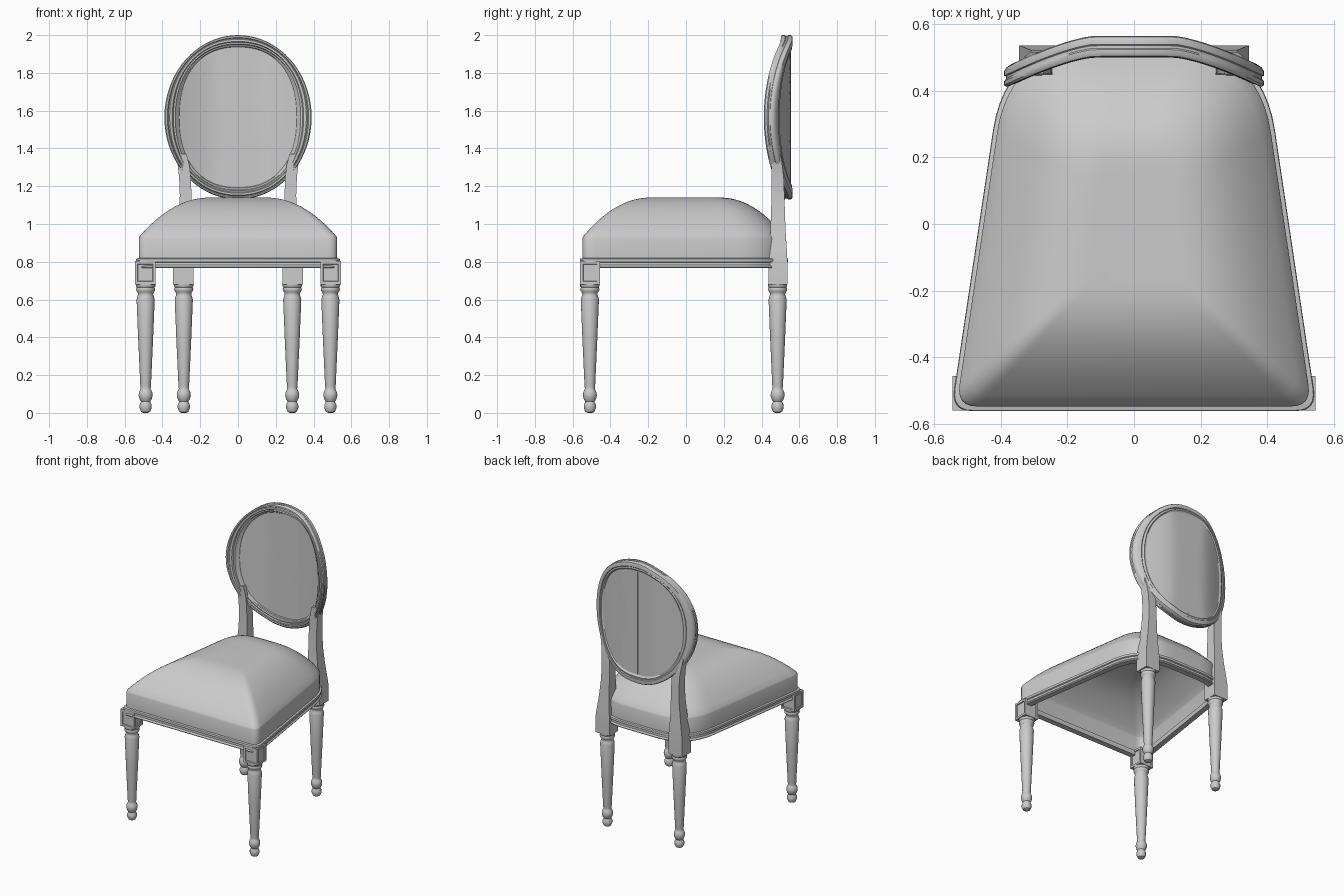
import bpy, bmesh, math
from mathutils import Vector

cube = bpy.data.objects.get("Cube")
if cube:
    bpy.data.objects.remove(cube, do_unlink=True)

GREY = (0.6, 0.6, 0.6, 1)
mat = bpy.data.materials.new("plain grey")
mat.use_nodes = True
mat.diffuse_color = GREY
mat.node_tree.nodes["Principled BSDF"].inputs["Base Color"].default_value = GREY


def finish(name, bm, angle=35):
    bmesh.ops.recalc_face_normals(bm, faces=bm.faces)
    me = bpy.data.meshes.new(name)
    bm.to_mesh(me)
    bm.free()
    ob = bpy.data.objects.new(name, me)
    bpy.context.collection.objects.link(ob)
    me.materials.append(mat)
    bpy.ops.object.select_all(action='DESELECT')
    ob.select_set(True)
    bpy.context.view_layer.objects.active = ob
    bpy.ops.object.shade_smooth_by_angle(angle=math.radians(angle))
    return ob


def loft(name, rings, bottom=False, top=False, loop=False, angle=35):
    """Skin a list of closed rings that share a point count."""
    bm = bmesh.new()
    vs = [[bm.verts.new(p) for p in r] for r in rings]
    pairs = list(zip(vs, vs[1:]))
    if loop:
        pairs.append((vs[-1], vs[0]))
    n = len(rings[0])
    for a, b in pairs:
        for i in range(n):
            j = (i + 1) % n
            bm.faces.new((a[i], a[j], b[j], b[i]))
    if bottom:
        bm.faces.new(vs[0])
    if top:
        bm.faces.new(vs[-1])
    return finish(name, bm, angle)


# Seat outline: tapered sides, tight front corners, broad rounded back
def bezier(a, b, c, n):
    a, b, c = Vector(a), Vector(b), Vector(c)
    return [a * (1 - t) ** 2 + b * 2 * t * (1 - t) + c * t * t
            for t in (i / n for i in range(n + 1))]


half = bezier((0.48, -0.556), (0.543, -0.556), (0.533, -0.49), 6)
half += [half[-1].lerp(Vector((0.418, 0.28)), t) for t in (0.25, 0.5, 0.75)]
half += bezier((0.418, 0.28), (0.379, 0.535), (0.12, 0.535), 12)
outline = half + [Vector((-p.x, p.y)) for p in reversed(half)]


def seat_ring(off, z):
    return [(p.x * (1 + off / 0.48), p.y * (1 + off / 0.55), z) for p in outline]


# Seat rail with moulded lip
rail = [(-0.04, 0.80), (-0.04, 0.766), (0, 0.766), (0.004, 0.772), (0.0, 0.778),
        (-0.004, 0.782), (-0.004, 0.796), (0.004, 0.80), (0.006, 0.808),
        (0.004, 0.816), (-0.012, 0.82)]
loft("seat_rail", [seat_ring(o, z) for o, z in rail])

# Domed seat cushion, open beneath
rings = [seat_ring(-0.008, 0.815), seat_ring(-0.008, 0.925), seat_ring(-0.012, 0.935)]
base = rings[-1]
STEPS = 12
for k in range(1, STEPS + 1):
    s = k / STEPS
    z = 0.935 + 0.205 * (1 - (1 - s) ** 2.1)
    rings.append([(x * (1 - 0.72 * s), y * (1 - 0.66 * s), z) for x, y, _ in base])
loft("seat_cushion", rings, top=True, angle=30)

# Turned legs
turning = [(0.012, 0), (0.024, 0.006), (0.032, 0.025), (0.032, 0.042), (0.024, 0.06),
           (0.031, 0.07), (0.037, 0.09), (0.036, 0.105), (0.03, 0.12), (0.026, 0.127),
           (0.028, 0.14), (0.039, 0.38), (0.048, 0.60), (0.044, 0.615), (0.040, 0.625),
           (0.041, 0.635), (0.048, 0.645), (0.051, 0.655), (0.047, 0.665),
           (0.051, 0.67), (0.051, 0.682)]


def leg(name, cx, cy):
    N = 24
    loft(name, [[(cx + r * math.cos(i * math.tau / N), cy + r * math.sin(i * math.tau / N), z)
                 for i in range(N)] for r, z in turning], True, True, angle=40)


# Front corner block with sunken square panels
def corner_block(name, cx, cy):
    bm = bmesh.new()
    bmesh.ops.create_cube(bm, size=1)
    for v in bm.verts:
        v.co = Vector((cx, cy, 0.742)) + Vector((v.co.x * 0.108, v.co.y * 0.104, v.co.z * 0.122))
    bm.normal_update()
    sides = [f for f in bm.faces if abs(f.normal.z) < 0.5]
    bmesh.ops.inset_individual(bm, faces=sides, thickness=0.02, depth=0)
    bmesh.ops.inset_individual(bm, faces=sides, thickness=0.003, depth=-0.006)
    finish(name, bm)


# Back post sections: height, x, y, half width, half depth
post = [(0.68, 0.29, 0.487, 0.055, 0.050), (0.80, 0.29, 0.487, 0.055, 0.050),
        (0.86, 0.288, 0.487, 0.049, 0.047), (0.95, 0.284, 0.487, 0.040, 0.041),
        (1.05, 0.279, 0.487, 0.034, 0.037), (1.15, 0.277, 0.487, 0.031, 0.034),
        (1.25, 0.281, 0.485, 0.031, 0.032), (1.31, 0.288, 0.481, 0.031, 0.029),
        (1.37, 0.302, 0.476, 0.029, 0.026)]

for side, s in (("left", 1), ("right", -1)):
    leg(f"front_leg_{side}", s * 0.489, -0.509)
    leg(f"back_leg_{side}", s * 0.287, 0.485)
    corner_block(f"front_block_{side}", s * 0.491, -0.508)
    loft(f"back_post_{side}",
         [[(s * x + a * hx, y + b * hy, z) for a, b in ((-1, -1), (1, -1), (1, 1), (-1, 1))]
          for z, x, y, hx, hy in post], True, True, angle=25)

# Oval backrest, wrapped around the sitter
CZ = 1.565
SEG = 72


def oval_ring(inset, depth, scale=1.0):
    e = 2 / (2 + 0.3 * inset / 0.08)
    pts = []
    for i in range(SEG):
        t = i * math.tau / SEG
        c, sn = math.cos(t), math.sin(t)
        x = math.copysign(abs(c) ** e, c) * (0.39 - inset) * scale
        z = math.copysign(abs(sn) ** e, sn) * (0.435 - inset * 0.8) * scale
        bend = 0.095 * (max(abs(x) - 0.12, 0) / 0.27) ** 1.4
        pts.append((x, 0.5 - bend + depth, CZ + z))
    return pts


# Frame moulding: inward offset, depth from the front
frame = [(0.006, 0.062), (0, 0.054), (0, 0.040), (0.005, 0.036), (0.005, 0.028), (0, 0.024),
         (0, 0.012), (0.006, 0.004), (0.016, 0.002), (0.022, 0.008), (0.028, 0.001),
         (0.042, 0), (0.048, 0.008), (0.058, 0.006), (0.064, 0.014), (0.074, 0.016),
         (0.082, 0.026), (0.082, 0.052), (0.072, 0.054), (0.062, 0.062),
         (0.048, 0.060), (0.042, 0.065), (0.022, 0.065)]
loft("backrest_frame", [oval_ring(w, d) for w, d in frame], loop=True)

# Upholstered panels filling the oval
shrink = (1, 0.85, 0.7, 0.55, 0.4, 0.25, 0.1)
loft("backrest_front_panel", [oval_ring(0.078, 0.022, k) for k in shrink], top=True)
loft("backrest_rear_panel", [oval_ring(0.078, 0.053, k) for k in shrink], top=True)

# Thin seam down the rear panel
bm = bmesh.new()
bmesh.ops.create_cube(bm, size=1)
for v in bm.verts:
    v.co = Vector((v.co.x * 0.008, 0.553 + v.co.y * 0.005, CZ + v.co.z * 0.736))
finish("backrest_rear_seam", bm)
